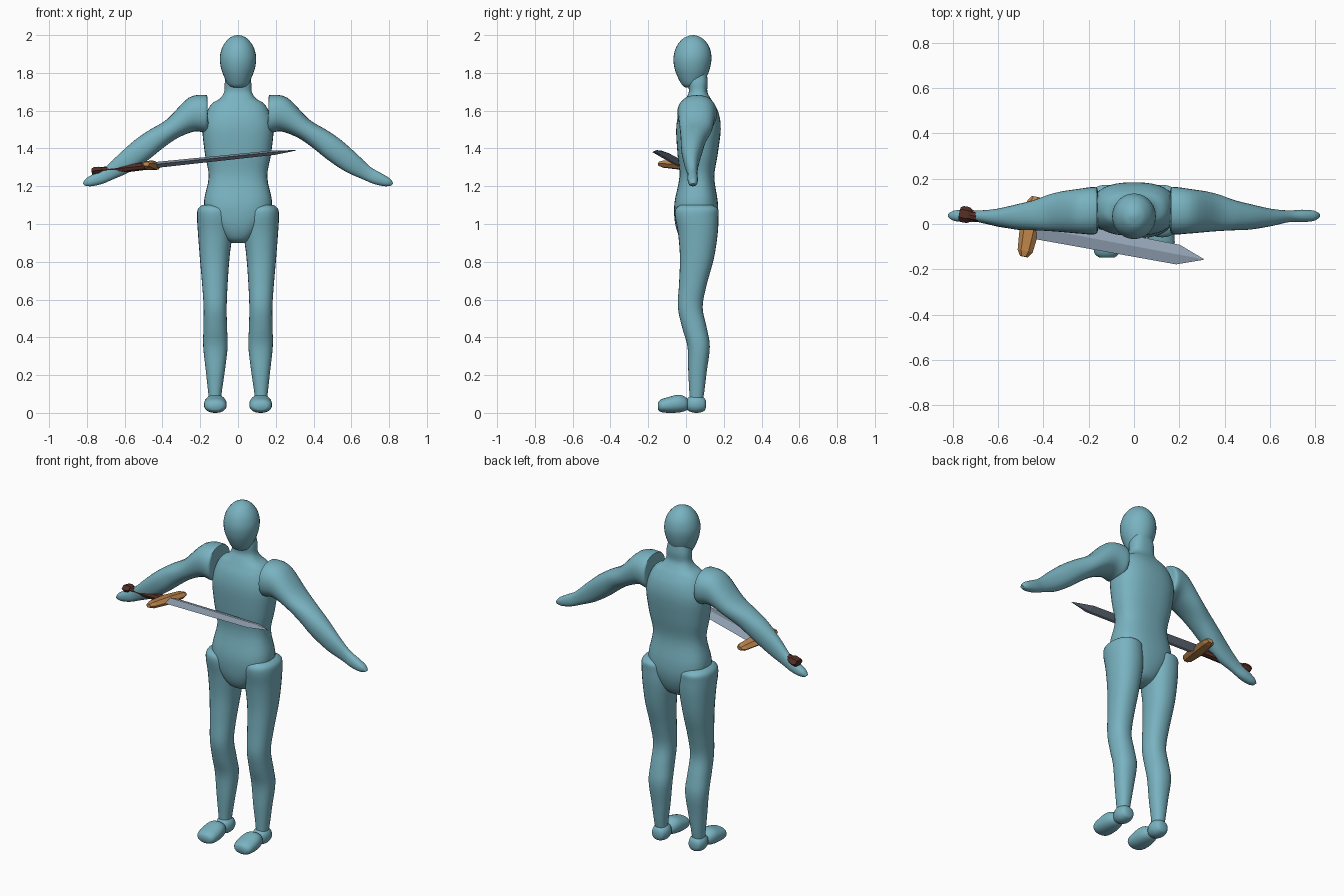
import bpy
import bmesh
from math import cos, sin, tau, radians
from mathutils import Vector

if "Cube" in bpy.data.objects:
    bpy.data.objects.remove(bpy.data.objects["Cube"], do_unlink=True)


def material(name, color):
    mat = bpy.data.materials.new(name)
    mat.use_nodes = True
    mat.diffuse_color = (*color, 1)
    mat.node_tree.nodes["Principled BSDF"].inputs["Base Color"].default_value = (*color, 1)
    return mat


TEAL = material("teal body", (0.19, 0.45, 0.53))
STEEL = material("grey steel", (0.28, 0.35, 0.44))
BRASS = material("golden brown", (0.5, 0.23, 0.07))
LEATHER = material("dark red leather", (0.09, 0.027, 0.02))


def spline(p0, p1, p2, p3, t):
    """Smooth curve between p1 and p2."""
    return p1 + 0.5 * t * (p2 - p0 + t * (2 * p0 - 5 * p1 + 4 * p2 - p3
                                          + t * (3 * (p1 - p2) + p3 - p0)))


def smooth_rings(rings, steps):
    """Insert in-between rings so the loft flows through the given ones."""
    result = []
    last = len(rings) - 1
    for i in range(last):
        near = [rings[max(0, min(last, i + k))] for k in (-1, 0, 1, 2)]
        for s in range(steps):
            result.append([spline(*parts, s / steps) for parts in zip(*near)])
    return result + [rings[-1]]


def loft(name, rings, mat, sides=28, steps=4, power=1.0, smooth=True):
    """Skin rings of (centre, first half axis, second half axis)."""
    bm = bmesh.new()
    loops = []
    if smooth:
        rings = smooth_rings(rings, steps)
    for centre, u, v in rings:
        loop = []
        for k in range(sides):
            c, s = cos(tau * k / sides), sin(tau * k / sides)
            c = abs(c) ** power * (1 if c > 0 else -1)
            s = abs(s) ** power * (1 if s > 0 else -1)
            loop.append(bm.verts.new(centre + u * c + v * s))
        loops.append(loop)
    for a, b in zip(loops, loops[1:]):
        for k in range(sides):
            n = (k + 1) % sides
            bm.faces.new((a[k], a[n], b[n], b[k]))
    bm.faces.new(loops[0])
    bm.faces.new(loops[-1])
    bmesh.ops.recalc_face_normals(bm, faces=bm.faces)
    mesh = bpy.data.meshes.new(name)
    bm.to_mesh(mesh)
    bm.free()
    mesh.materials.append(mat)
    obj = bpy.data.objects.new(name, mesh)
    bpy.context.collection.objects.link(obj)
    if smooth:
        bpy.ops.object.select_all(action="DESELECT")
        obj.select_set(True)
        bpy.context.view_layer.objects.active = obj
        bpy.ops.object.shade_smooth_by_angle(angle=radians(50))
    return obj


def level(z, x0, x1, y0, y1):
    """Horizontal ring filling the given x and y range."""
    return (Vector(((x0 + x1) / 2, (y0 + y1) / 2, z)),
            Vector(((x1 - x0) / 2, 0, 0)), Vector((0, (y1 - y0) / 2, 0)))


def upright(y, x, half, z0, z1):
    """Ring facing the front, for the foot."""
    return (Vector((x, y, (z0 + z1) / 2)),
            Vector((half, 0, 0)), Vector((0, 0, (z1 - z0) / 2)))


def slanted(xu, zu, xl, zl, y0, y1):
    """Arm ring between an upper and a lower outline point."""
    top, low, y = Vector((xu, 0, zu)), Vector((xl, 0, zl)), (y0 + y1) / 2
    return ((top + low) / 2 + Vector((0, y, 0)), (top - low) / 2,
            Vector((0, (y1 - y0) / 2, 0)))


# Torso with pelvis and neck: height, half width, front, back
TORSO = [
    (0.9, 0.035, 0.01, 0.08), (0.92, 0.07, -0.025, 0.12), (0.97, 0.115, -0.05, 0.15),
    (1.04, 0.165, -0.062, 0.168), (1.12, 0.18, -0.06, 0.168), (1.25, 0.155, -0.035, 0.15),
    (1.37, 0.175, -0.045, 0.168), (1.5, 0.188, -0.052, 0.184), (1.58, 0.17, -0.04, 0.175),
    (1.635, 0.14, -0.015, 0.15), (1.665, 0.095, 0, 0.13), (1.7, 0.073, 0.015, 0.113),
    (1.75, 0.07, 0.01, 0.115), (1.8, 0.06, 0.01, 0.11)]
loft("torso", [level(z, -w, w, a, b) for z, w, a, b in TORSO], TEAL, sides=36, power=0.8)

# Egg-shaped head
HEAD = [
    (1.722, 0.02, 0, 0.04), (1.735, 0.05, -0.02, 0.075), (1.78, 0.074, -0.045, 0.11),
    (1.83, 0.091, -0.062, 0.128), (1.885, 0.096, -0.066, 0.135), (1.94, 0.081, -0.05, 0.122),
    (1.98, 0.051, -0.018, 0.09), (1.996, 0.022, 0.015, 0.06), (2.0, 0.004, 0.034, 0.042)]
loft("head", [level(z, -w, w, a, b) for z, w, a, b in HEAD], TEAL)

# Leg: height, inner x, outer x, front, back
LEG = [
    (0.03, 0.09, 0.15, 0.02, 0.08), (0.1, 0.087, 0.157, 0.018, 0.095),
    (0.22, 0.07, 0.17, 0.012, 0.11), (0.35, 0.055, 0.184, 0.008, 0.126),
    (0.45, 0.058, 0.183, -0.02, 0.11), (0.56, 0.06, 0.182, -0.043, 0.088),
    (0.68, 0.055, 0.19, -0.037, 0.11), (0.82, 0.045, 0.202, -0.032, 0.148),
    (0.95, 0.03, 0.212, -0.042, 0.168), (1.04, 0.03, 0.217, -0.058, 0.172),
    (1.08, 0.04, 0.212, -0.055, 0.17), (1.1, 0.07, 0.19, -0.03, 0.14)]

# Foot, from heel to toe: y, half width, bottom, top
HEEL = [(0.106, 0.015, 0.03, 0.06), (0.096, 0.036, 0.01, 0.08), (0.06, 0.048, 0, 0.095),
        (0.025, 0.042, 0.005, 0.09), (0, 0.025, 0.02, 0.07)]
TOES = [(0.015, 0.025, 0.025, 0.065), (-0.005, 0.045, 0.01, 0.085), (-0.04, 0.057, 0.002, 0.096),
        (-0.09, 0.06, 0, 0.085), (-0.13, 0.054, 0.004, 0.072), (-0.147, 0.035, 0.015, 0.058)]

# Arm: upper x and z, lower x and z, front, back
ARM = [
    (0.165, 1.67, 0.155, 1.5, -0.02, 0.14), (0.172, 1.683, 0.17, 1.482, -0.045, 0.163),
    (0.262, 1.668, 0.23, 1.49, -0.042, 0.155), (0.375, 1.555, 0.32, 1.455, -0.033, 0.138),
    (0.47, 1.497, 0.4, 1.4, -0.028, 0.107), (0.545, 1.445, 0.475, 1.34, -0.025, 0.088),
    (0.63, 1.37, 0.57, 1.277, -0.01, 0.068), (0.7, 1.303, 0.665, 1.235, 0.008, 0.06),
    (0.76, 1.268, 0.72, 1.212, 0.008, 0.063), (0.805, 1.24, 0.775, 1.2, 0.013, 0.06),
    (0.822, 1.215, 0.808, 1.202, 0.027, 0.048)]


def mirrored(ring, side):
    return tuple(Vector((side * v.x, v.y, v.z)) for v in ring)


for label, side in (("left", 1), ("right", -1)):
    parts = {
        "leg": [level(*row) for row in LEG],
        "heel": [upright(y, 0.12, *row) for y, *row in HEEL],
        "toes": [upright(y, 0.12, *row) for y, *row in TOES],
        "arm": [slanted(*row) for row in ARM]}
    for part, rings in parts.items():
        loft(label + "_" + part, [mirrored(r, side) for r in rings], TEAL, power=0.9)

# Sword axes: along the blade, across it, and through its thickness
along = Vector((0.77, -0.145, 0.08)).normalized()
across = Vector((0.18, 0.98, -0.06))
across = (across - along * across.dot(along)).normalized()
through = along.cross(across)
hilt = Vector((-0.46, -0.012, 1.31))


def sword_ring(distance, width, thickness):
    return hilt + along * distance, across * width, through * thickness


loft("sword_blade", [sword_ring(*r) for r in (
    (0, 0.05, 0.016), (0.67, 0.044, 0.012), (0.785, 0.002, 0.001))],
    STEEL, sides=4, smooth=False)
loft("sword_guard", [(hilt + across * d, along * a, through * t) for d, a, t in (
    (-0.135, 0.018, 0.012), (-0.11, 0.034, 0.02), (0, 0.045, 0.026),
    (0.11, 0.034, 0.02), (0.135, 0.018, 0.012))], BRASS, sides=6, smooth=False)
loft("sword_grip", [sword_ring(*r) for r in (
    (-0.28, 0.02, 0.018), (-0.14, 0.026, 0.023), (0, 0.022, 0.02))],
    LEATHER, sides=8, smooth=False)
loft("sword_pommel", [sword_ring(*r) for r in (
    (-0.318, 0.028, 0.018), (-0.305, 0.036, 0.024), (-0.28, 0.036, 0.024),
    (-0.265, 0.028, 0.018))], LEATHER, sides=6, smooth=False)
